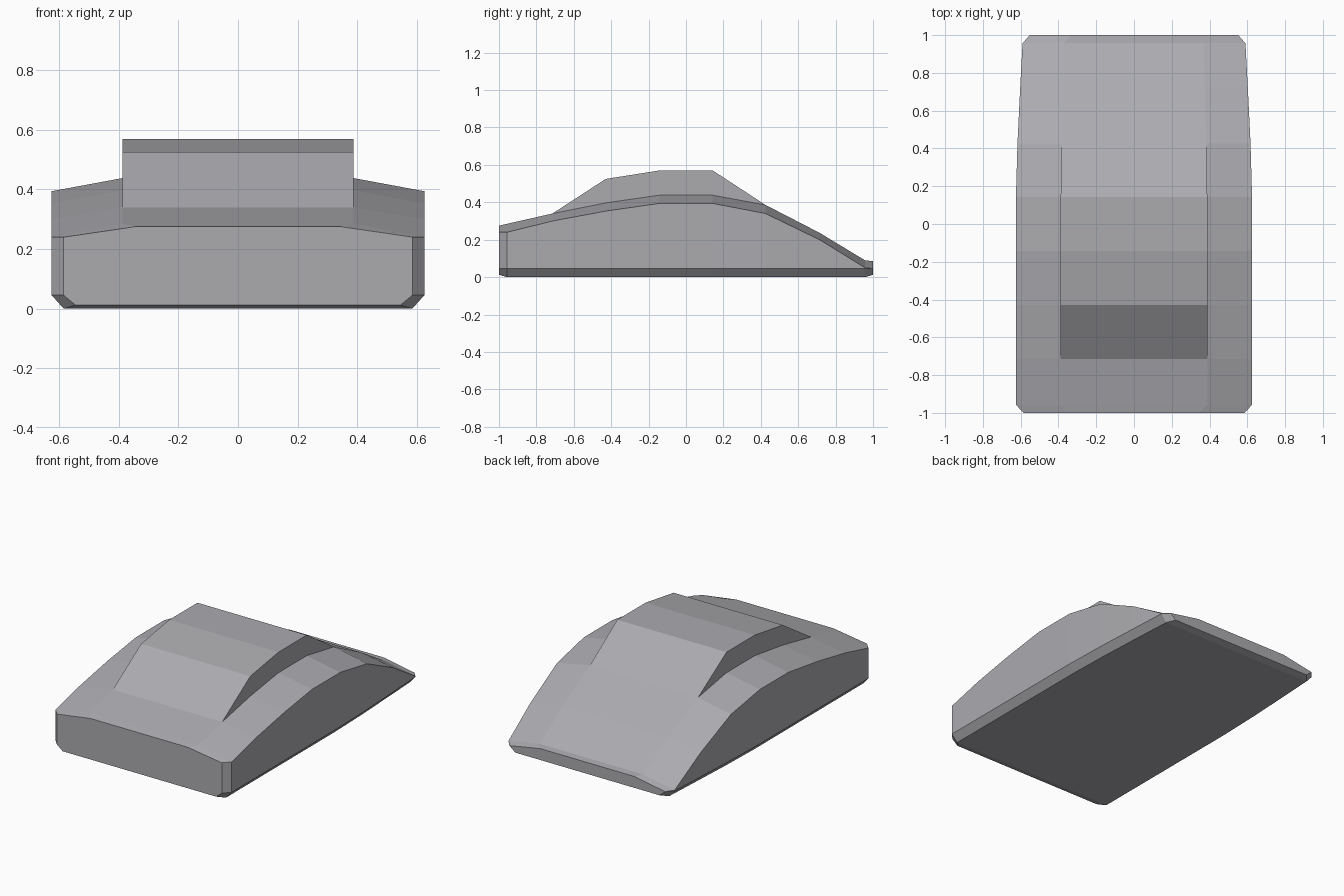
import bpy, bmesh

if "Cube" in bpy.data.objects:
    bpy.data.objects.remove(bpy.data.objects["Cube"])

# Stations along y: y, half width, inner x, bottom z, shoulder z, deck z, cabin z
STATIONS = [
    (-1.00, 0.585, 0.345, 0.012, 0.24, 0.275, 0.275),
    (-0.957, 0.625, 0.388, 0.0, 0.24, 0.285, 0.285),
    (-0.714, 0.625, 0.388, 0.0, 0.30, 0.34, 0.34),
    (-0.429, 0.625, 0.388, 0.0, 0.353, 0.397, 0.525),
    (-0.143, 0.625, 0.388, 0.0, 0.394, 0.438, 0.57),
    (0.143, 0.625, 0.388, 0.0, 0.394, 0.438, 0.57),
    (0.425, 0.617, 0.384, 0.0, 0.34, 0.386, 0.386),
    (0.714, 0.603, 0.375, 0.0, 0.20, 0.237, 0.237),
    (0.957, 0.59, 0.37, 0.0, 0.05, 0.09, 0.09),
    (1.00, 0.552, 0.335, 0.012, 0.046, 0.085, 0.085),
]


def section(y, w, inner, base, shoulder, deck, cabin):
    half = [(w - 0.04, base), (w, 0.045), (w, shoulder), (inner, deck), (inner, cabin)]
    loop = half + [(-x, z) for x, z in reversed(half)]
    return [(x, y, z) for x, z in loop]


# Wedge body with raised cabin, lofted through the stations
bm = bmesh.new()
rings = [[bm.verts.new(p) for p in section(*s)] for s in STATIONS]
n = len(rings[0])
for a, b in zip(rings, rings[1:]):
    for i in range(n):
        j = (i + 1) % n
        bm.faces.new((a[i], a[j], b[j], b[i]))
bm.faces.new(rings[0])
bm.faces.new(rings[-1])

# Collapse the cabin walls where the cabin meets the deck
bmesh.ops.remove_doubles(bm, verts=bm.verts[:], dist=0.0005)
bmesh.ops.recalc_face_normals(bm, faces=bm.faces[:])

mesh = bpy.data.meshes.new("car_body")
bm.to_mesh(mesh)
bm.free()
body = bpy.data.objects.new("car_body", mesh)
bpy.context.collection.objects.link(body)

# Dark grey paint
paint = bpy.data.materials.new("dark_grey_paint")
paint.diffuse_color = (0.41, 0.405, 0.43, 1.0)
paint.use_nodes = True
paint.node_tree.nodes["Principled BSDF"].inputs["Base Color"].default_value = paint.diffuse_color
mesh.materials.append(paint)
